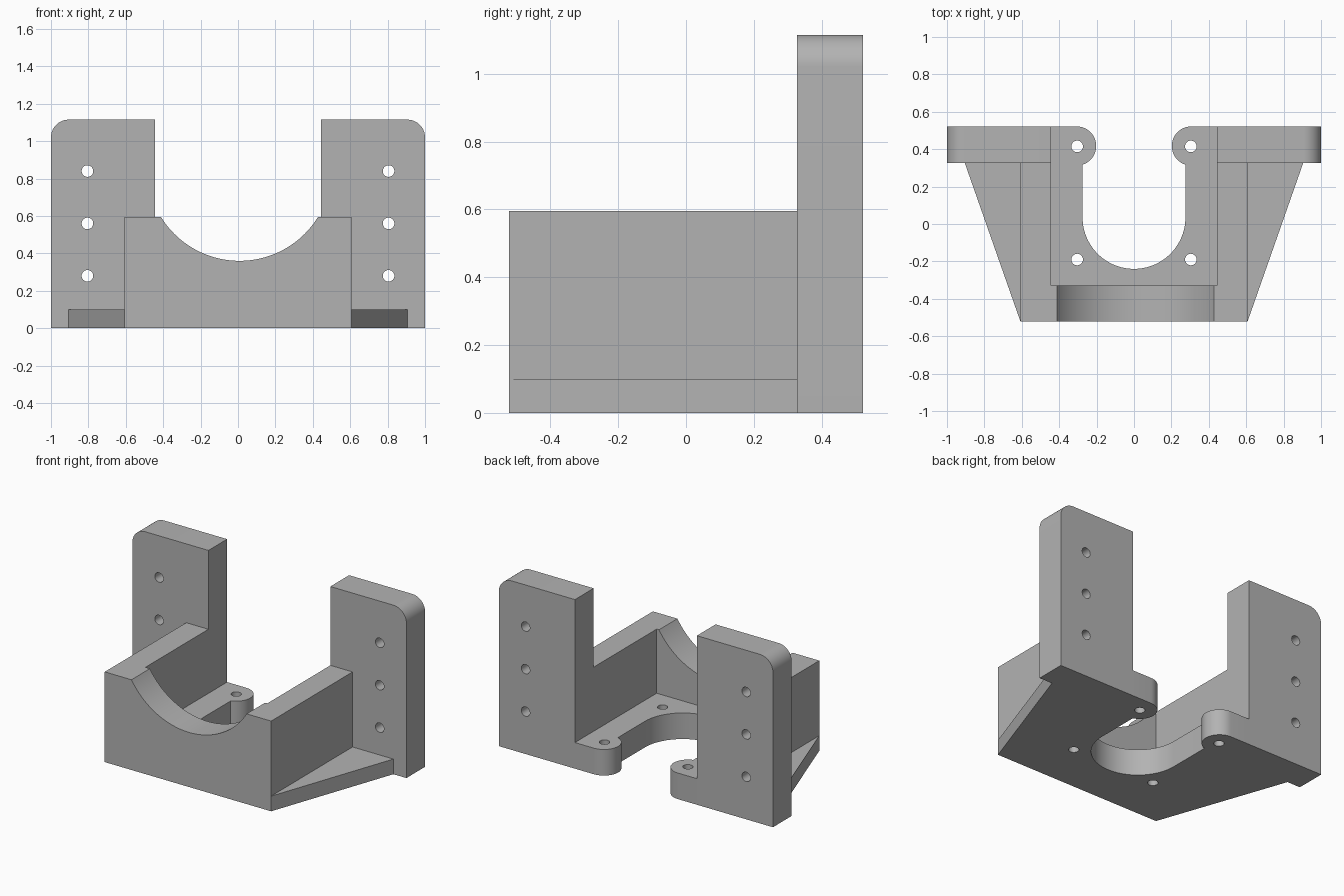
import bpy, bmesh
from math import sin, cos, radians, sqrt, asin, degrees

cube = bpy.data.objects.get("Cube")
if cube:
    bpy.data.objects.remove(cube, do_unlink=True)

grey = bpy.data.materials.new("plain grey")
grey.use_nodes = True
grey.diffuse_color = (0.45, 0.45, 0.45, 1)
grey.node_tree.nodes["Principled BSDF"].inputs["Base Color"].default_value = grey.diffuse_color

INNER, WALL, OUTER = 0.445, 0.607, 1.0        # half widths
FRONT, POCKET, POST, BACK = -0.522, -0.33, 0.327, 0.522
FLOOR, GUSSET, RIM, TOP = 0.172, 0.1, 0.595, 1.115
HOLE = 0.031


def arc(cx, cy, r, a0, a1, n=24):
    """Points on an arc, angles in degrees."""
    angles = [radians(a0 + (a1 - a0) * i / n) for i in range(n + 1)]
    return [(cx + r * cos(a), cy + r * sin(a)) for a in angles]


def flip(points):
    return [(-x, y) for x, y in reversed(points)]


def prism(name, outline, axis, lo, hi):
    """Extrude an outline along z (points are x, y) or y (points are x, z)."""
    place = (lambda a, b, t: (a, b, t)) if axis == "Z" else (lambda a, b, t: (a, t, b))
    bm = bmesh.new()
    low = [bm.verts.new(place(a, b, lo)) for a, b in outline]
    high = [bm.verts.new(place(a, b, hi)) for a, b in outline]
    bm.faces.new(low)
    bm.faces.new(high)
    for i in range(len(low)):
        j = (i + 1) % len(low)
        bm.faces.new((low[i], low[j], high[j], high[i]))
    bmesh.ops.recalc_face_normals(bm, faces=bm.faces)
    mesh = bpy.data.meshes.new(name)
    bm.to_mesh(mesh)
    bm.free()
    mesh.materials.append(grey)
    obj = bpy.data.objects.new(name, mesh)
    bpy.context.collection.objects.link(obj)
    return obj


def combine(target, other, operation):
    """Apply a boolean and remove the second object."""
    mod = target.modifiers.new("boolean", "BOOLEAN")
    mod.operation, mod.solver, mod.object = operation, "EXACT", other
    bpy.context.view_layer.objects.active = target
    bpy.ops.object.modifier_apply(modifier=mod.name)
    bpy.data.objects.remove(other, do_unlink=True)


def drill(target, x, y, axis, lo, hi):
    circle = arc(x, y, HOLE, 0, 360, 32)[:-1]
    combine(target, prism("drill", circle, axis, lo, hi), "DIFFERENCE")


# Floor with a U-shaped slot ending in two rounded lugs
slot, lug_x, lug_r = 0.275, 0.307, 0.105
lug_y = BACK - lug_r
meet = 180 + degrees(asin(sqrt(lug_r ** 2 - (lug_x - slot) ** 2) / lug_r))
lug = arc(lug_x, lug_y, lug_r, 90, meet, 20)
floor = prism(
    "floor",
    [(INNER, POCKET), (INNER, BACK)] + lug
    + arc(0, 0.035, slot, 0, -180, 40)
    + flip(lug) + [(-INNER, BACK), (-INNER, POCKET)],
    "Z", 0, FLOOR)
for x in (-lug_x + 0.003, lug_x - 0.003):
    for y in (-0.19, 0.415):
        drill(floor, x, y, "Z", -0.1, 0.4)

# Front and side walls, with a round cradle cut in the front
half = [(INNER, POCKET), (INNER, POST), (WALL, POST), (WALL, FRONT)]
walls = prism("walls", half + flip(half), "Z", 0, RIM)
cradle = arc(0.008, 0.853, 0.493, 0, 360, 128)[:-1]
combine(walls, prism("cradle", cradle, "Y", FRONT - 0.1, POCKET + 0.04), "DIFFERENCE")

# Rear posts with a rounded outer corner, and the low side gussets
parts = []
for side, mirror in (("left", False), ("right", True)):
    profile = [(INNER, 0), (OUTER, 0)] + arc(OUTER - 0.095, TOP - 0.095, 0.095, 0, 90, 16) + [(INNER, TOP)]
    wedge = [(WALL, FRONT), (0.905, POST), (WALL, POST)]
    if mirror:
        profile, wedge = flip(profile), flip(wedge)
    post = prism(side + "_post", profile, "Y", POST, BACK)
    for z in (0.28, 0.56, 0.84):
        drill(post, -0.805 if mirror else 0.805, z, "Y", POST - 0.1, BACK + 0.1)
    parts += [post, prism(side + "_gusset", wedge, "Z", 0, GUSSET)]

# Join everything into one solid
bracket = walls
for part in [floor] + parts:
    combine(bracket, part, "UNION")
bracket.name = "bracket"
bpy.ops.object.select_all(action="DESELECT")
bracket.select_set(True)
bpy.context.view_layer.objects.active = bracket
bpy.ops.object.shade_smooth_by_angle(angle=radians(30))
